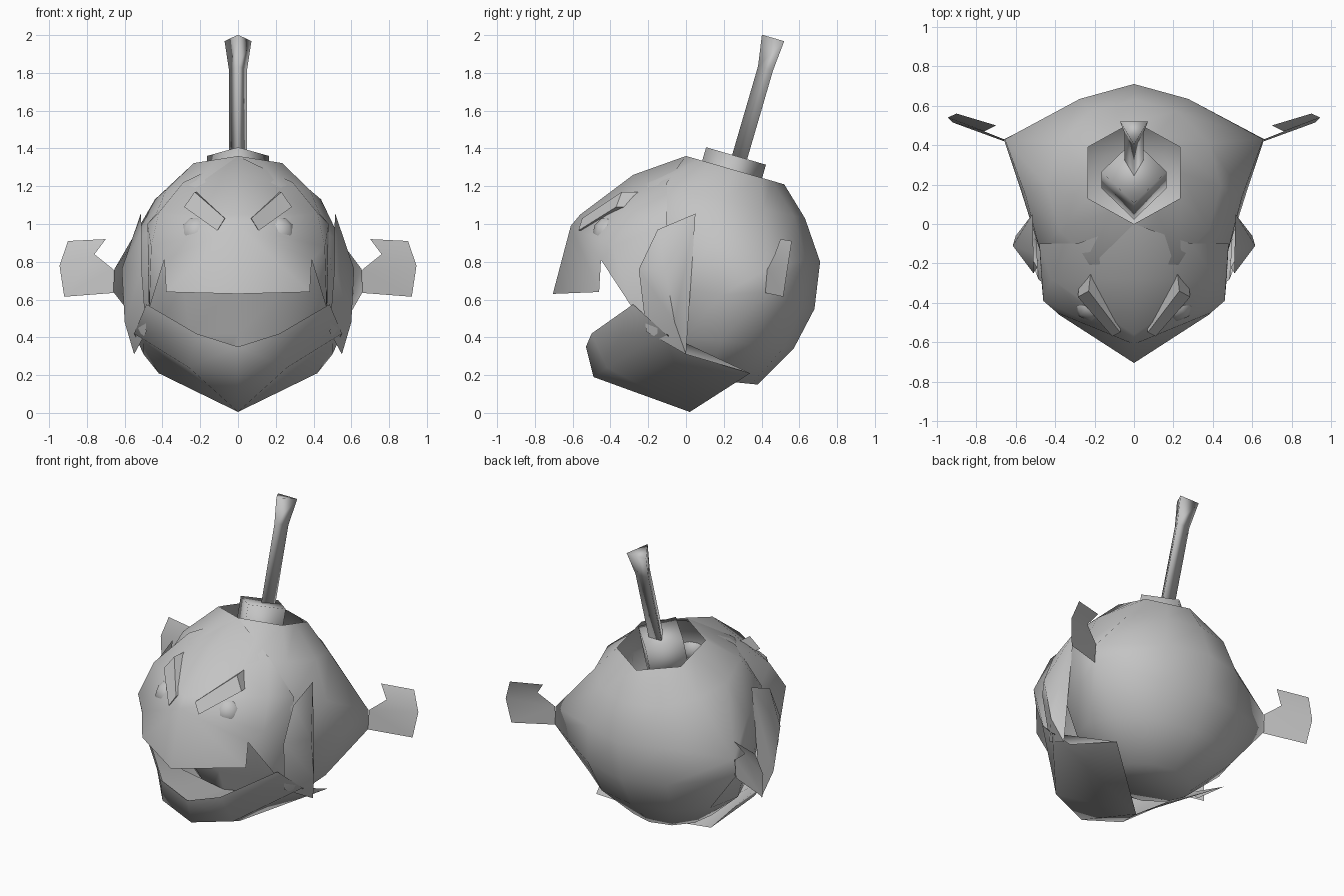
import bpy, bmesh
from math import sin, cos, pi, radians
from mathutils import Vector

cube = bpy.data.objects.get("Cube")
if cube:
    bpy.data.objects.remove(cube, do_unlink=True)

grey = bpy.data.materials.new("plain_grey")
grey.use_nodes = True
tone = (0.55, 0.55, 0.55, 1)
grey.diffuse_color = tone
grey.node_tree.nodes["Principled BSDF"].inputs["Base Color"].default_value = tone

CENTRE = Vector((0, 0.1, 0.7))


def finish(name, bm, mirrored=False, centre=CENTRE, angle=60):
    """Turn normals outward, make the object, mirror and shade it."""
    bmesh.ops.recalc_face_normals(bm, faces=bm.faces)
    outward = sum(f.normal.dot(f.calc_center_median() - centre) * f.calc_area()
                  for f in bm.faces)
    if outward < 0:
        bmesh.ops.reverse_faces(bm, faces=bm.faces)
    mesh = bpy.data.meshes.new(name)
    bm.to_mesh(mesh)
    bm.free()
    mesh.materials.append(grey)
    obj = bpy.data.objects.new(name, mesh)
    bpy.context.collection.objects.link(obj)
    bpy.ops.object.select_all(action='DESELECT')
    obj.select_set(True)
    bpy.context.view_layer.objects.active = obj
    bpy.ops.object.shade_smooth_by_angle(angle=radians(angle))
    if mirrored:
        obj.modifiers.new("mirror", 'MIRROR').use_axis[0] = True
    return obj


def shell(name, points, faces, angle=60):
    """Mirrored part: named points, and faces spelled as point names."""
    bm = bmesh.new()
    verts = {key: bm.verts.new(p) for key, p in points.items()}
    for face in faces.split():
        bm.faces.new([verts[key] for key in face])
    return finish(name, bm, mirrored=True, angle=angle)


def loft(name, rings, cap_end, centre=CENTRE, angle=60):
    """Bridge closed rings that all have the same number of points."""
    bm = bmesh.new()
    rows = [[bm.verts.new(p) for p in ring] for ring in rings]
    n = len(rows[0])
    for low, high in zip(rows, rows[1:]):
        for i in range(n):
            j = (i + 1) % n
            bm.faces.new((low[i], low[j], high[j], high[i]))
    bm.faces.new(rows[0])
    if cap_end:
        bm.faces.new(rows[-1])
    return finish(name, bm, centre=centre, angle=angle)


# Round body: tilted rings, from the base to the six-sided opening,
# with a corner drawn out on each side to carry the fin
def body_ring(front, back, width, hexagonal=False, corner=None):
    ring = []
    for i in range(12):
        a = i * pi / 6
        k = cos(pi / 6) if hexagonal and i % 2 else 1
        t = (1 - k * cos(a)) / 2
        y, z = Vector(front).lerp(Vector(back), t)
        ring.append((width * k * sin(a), y, z))
    if corner:
        x, y, z = corner
        ring[4], ring[8] = (x, y, z), (-x, y, z)
    return ring


loft("body", [
    body_ring((-0.12, 0.2), (0.38, 0.15), 0.28),
    body_ring((-0.2, 0.42), (0.57, 0.34), 0.51),
    body_ring((-0.3, 0.7), (0.68, 0.55), 0.58, corner=(0.66, 0.43, 0.64)),
    body_ring((-0.42, 1.0), (0.71, 0.8), 0.55, corner=(0.655, 0.43, 0.76)),
    body_ring((-0.25, 1.23), (0.63, 1.03), 0.44),
    body_ring((0, 1.36), (0.52, 1.21), 0.27, True),
], False)

# Pointed face with a toothed upper lip
shell("face", {
    "c": (0, -0.28, 1.26), "C": (0.29, -0.1, 1.22),
    "a": (0, -0.56, 1.05), "A": (0.42, -0.28, 1.06),
    "r": (0, -0.61, 0.99), "R": (0.46, -0.39, 0.88),
    "l": (0, -0.705, 0.63), "L": (0.38, -0.46, 0.64),
    "N": (0.39, -0.45, 0.81), "D": (0.48, -0.1, 1.0),
    "K": (0.47, -0.28, 0.55), "E": (0.47, -0.2, 0.43),
    "t": (0, 0, 1.36),
}, "tCc caAC raAR rRN rNLl ACD ADR RDKN DEK")

# Lower jaw with side spikes and a mouth floor
shell("jaw", {
    "j": (0, -0.53, 0.35), "J": (0.22, -0.5, 0.42),
    "U": (0.485, -0.28, 0.575), "B": (0.5, 0, 0.31),
    "p": (0, -0.49, 0.19), "M": (0.26, -0.42, 0.24),
    "W": (0.55, -0.11, 0.42), "q": (0, 0.02, 0.005),
    "S": (0.42, 0.34, 0.21),
}, "jJMp JUWM UBW pMq MWq WBS WSq", angle=85)
shell("mouth_floor", {
    "j": (0, -0.52, 0.34), "J": (0.21, -0.49, 0.4),
    "U": (0.47, -0.27, 0.55), "F": (0.3, -0.15, 0.33),
    "f": (0, -0.15, 0.28),
}, "jJFf JUF")

# Folded cheek blades
shell("cheek_blades", {
    "T": (0.515, 0.05, 1.055), "F": (0.51, -0.15, 0.97),
    "G": (0.51, -0.25, 0.76), "B": (0.485, -0.21, 0.43),
    "M": (0.615, -0.11, 0.76), "L": (0.6, -0.06, 0.48),
    "R": (0.55, 0, 0.31),
}, "TFM FGM GBLM BRL TMLR")

# Bent side fins
shell("side_fins", {
    "A": (0.66, 0.42, 0.635), "B": (0.66, 0.43, 0.76),
    "C": (0.76, 0.47, 0.84), "D": (0.7, 0.5, 0.92),
    "E": (0.9, 0.56, 0.91), "F": (0.945, 0.54, 0.78),
    "G": (0.92, 0.515, 0.615),
}, "ABCFG CDEF")

# Slanted brows, thickened toward the head
brow = {
    "a": (0.07, -0.55, 1.03), "b": (0.23, -0.34, 1.17),
    "c": (0.285, -0.37, 1.09), "d": (0.11, -0.57, 0.965),
}
back = {k.upper(): (x - 0.01, y + 0.09, z) for k, (x, y, z) in brow.items()}
shell("brows", brow | back, "abcd ABCD abBA bcCB cdDC daAD", angle=30)

# Eyes, sunk in the face so that only a shallow cap shows
EYE = Vector((0.215, -0.405, 0.95))
bm = bmesh.new()
bmesh.ops.create_uvsphere(bm, u_segments=8, v_segments=6, radius=0.09)
bmesh.ops.translate(bm, verts=bm.verts, vec=EYE)
finish("eyes", bm, mirrored=True, centre=EYE)

# Fuse socket and fuse, both leaning back along one axis
AXIS = Vector((0, 0.28, 0.96)).normalized()
SIDE = Vector((1, 0, 0))
FRONT = SIDE.cross(AXIS)


def tilted_ring(base, distance, radius, sides):
    middle = Vector(base) + AXIS * distance
    return [middle + SIDE * radius * sin(2 * pi * i / sides)
            + FRONT * radius * cos(2 * pi * i / sides) for i in range(sides)]


cap = Vector((0, 0.265, 1.36))
loft("fuse_socket", [tilted_ring(cap, d, 0.165, 4) for d in (-0.3, 0)],
     True, cap - AXIS * 0.15, 95)
foot = cap + Vector((0, 0.035, 0))
loft("fuse", [tilted_ring(foot, d, r, 3)
              for d, r in ((-0.05, 0.055), (0.48, 0.055), (0.645, 0.082))],
     True, foot + AXIS * 0.3, 125)
